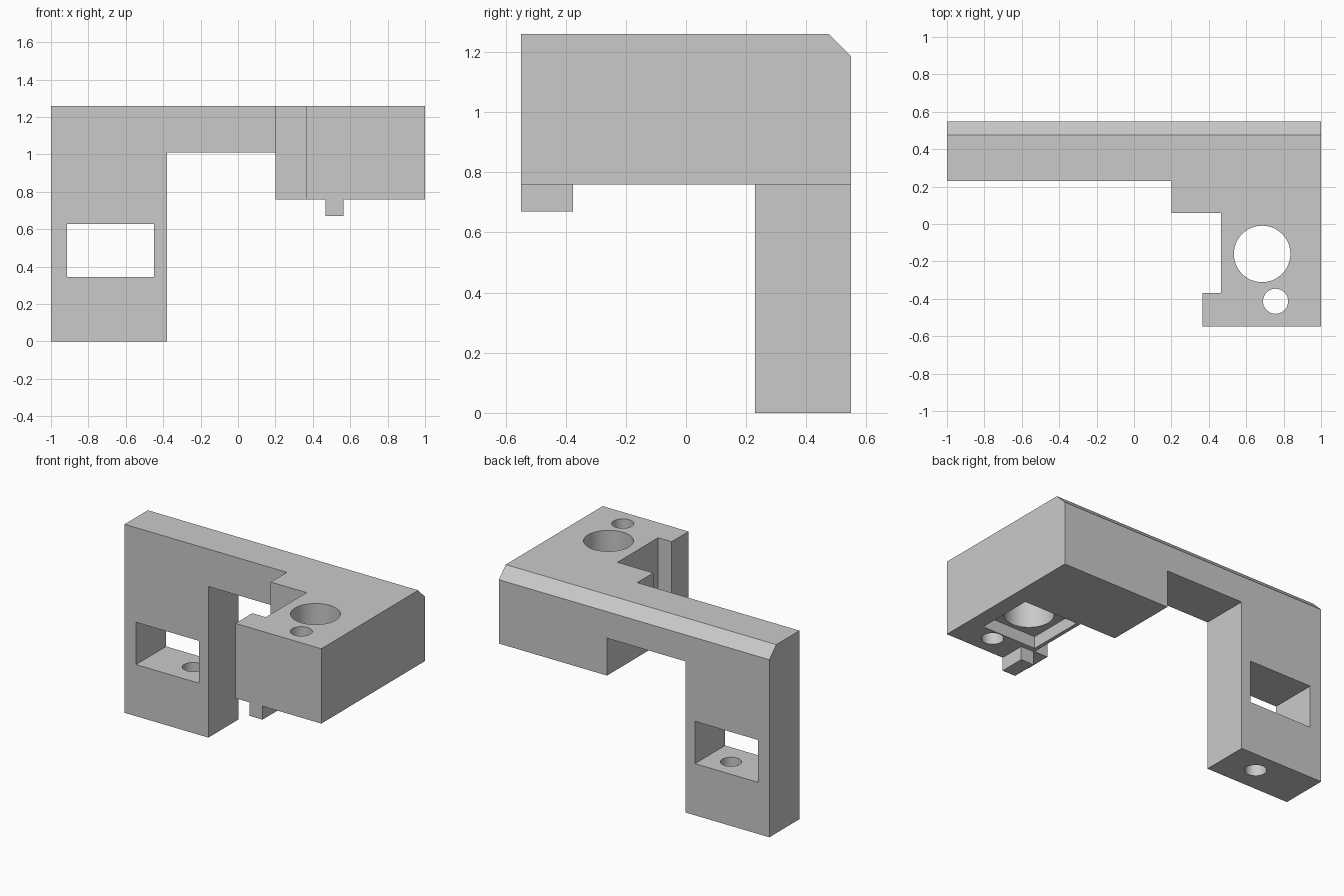
import bpy, bmesh
from mathutils import Vector

cube = bpy.data.objects.get("Cube")
if cube:
    bpy.data.objects.remove(cube, do_unlink=True)

grey = bpy.data.materials.new("plain_grey")
grey.use_nodes = True
colour = (0.59, 0.59, 0.59, 1)
grey.diffuse_color = colour
grey.node_tree.nodes["Principled BSDF"].inputs["Base Color"].default_value = colour

LEFT, FRONT, BACK = 1.0, -0.548, 0.548
TOP, BLOCK_BASE, WALL_FRONT = 1.26, 0.76, 0.23


def add_object(name, bm):
    bmesh.ops.recalc_face_normals(bm, faces=bm.faces)
    mesh = bpy.data.meshes.new(name)
    bm.to_mesh(mesh)
    bm.free()
    mesh.materials.append(grey)
    obj = bpy.data.objects.new(name, mesh)
    bpy.context.collection.objects.link(obj)
    return obj


def prism(name, points, direction, chamfer=0):
    """Extrude a flat outline; optionally chamfer its top back edge."""
    bm = bmesh.new()
    face = bm.faces.new([bm.verts.new(p) for p in points])
    ext = bmesh.ops.extrude_face_region(bm, geom=[face])
    moved = [g for g in ext["geom"] if isinstance(g, bmesh.types.BMVert)]
    bmesh.ops.translate(bm, verts=moved, vec=Vector(direction))
    bmesh.ops.recalc_face_normals(bm, faces=bm.faces)
    if chamfer:
        edges = [e for e in bm.edges if all(
            v.co.z > TOP - 0.001 and v.co.y > BACK - 0.001 for v in e.verts)]
        bmesh.ops.bevel(bm, geom=edges, offset=chamfer, segments=1,
                        affect='EDGES', offset_type='OFFSET')
    return add_object(name, bm)


def box(name, x, y, z):
    outline = [(x[0], y[0], z[0]), (x[1], y[0], z[0]),
               (x[1], y[1], z[0]), (x[0], y[1], z[0])]
    return prism(name, outline, (0, 0, z[1] - z[0]))


def bore(name, x, y, radius, z):
    bm = bmesh.new()
    bmesh.ops.create_cone(bm, cap_ends=True, segments=64, radius1=radius,
                          radius2=radius, depth=z[1] - z[0])
    bmesh.ops.translate(bm, verts=bm.verts, vec=(x, y, sum(z) / 2))
    return add_object(name, bm)


def combine(target, tool, operation):
    mod = target.modifiers.new(tool.name, 'BOOLEAN')
    mod.operation, mod.solver, mod.object = operation, 'EXACT', tool
    bpy.context.view_layer.objects.active = target
    bpy.ops.object.modifier_apply(modifier=mod.name)
    bpy.data.objects.remove(tool, do_unlink=True)


# Back wall: leg, bridge and block rear in one outline
wall = [(-LEFT, 0), (-0.38, 0), (-0.38, 1.01), (0.2, 1.01),
        (0.2, BLOCK_BASE), (LEFT, BLOCK_BASE), (LEFT, TOP), (-LEFT, TOP)]
bracket = prism("mounting_bracket", [(x, WALL_FRONT, z) for x, z in wall],
                (0, BACK - WALL_FRONT, 0), chamfer=0.073)

# Forward block with its stepped inner side
plan = [(0.2, WALL_FRONT), (0.2, 0.06), (0.465, 0.06), (0.465, -0.37),
        (0.365, -0.37), (0.365, FRONT), (LEFT, FRONT), (LEFT, WALL_FRONT)]
block = prism("block", [(x, y, BLOCK_BASE) for x, y in plan],
              (0, 0, TOP - BLOCK_BASE))
combine(bracket, block, 'UNION')

# Locating peg under the front of the block
combine(bracket, box("peg", (0.468, 0.565), (FRONT, -0.375), (0.67, 0.8)), 'UNION')

# Window through the leg, recess under the block, and the bores
cutters = [
    box("leg_window", (-0.915, -0.45), (0, 0.8), (0.345, 0.628)),
    box("block_recess", (0.49, 0.89), (-0.34, 0.05), (0.6, 0.84)),
    bore("large_bore", 0.685, -0.16, 0.151, (0.7, 1.4)),
    bore("small_bore", 0.757, -0.413, 0.067, (0.7, 1.4)),
    bore("leg_bore", -0.613, 0.40, 0.065, (-0.1, 0.45)),
]
for cutter in cutters:
    combine(bracket, cutter, 'DIFFERENCE')

# Smooth bores with crisp edges
bpy.ops.object.select_all(action='DESELECT')
bracket.select_set(True)
bpy.context.view_layer.objects.active = bracket
bpy.ops.object.shade_smooth_by_angle()
